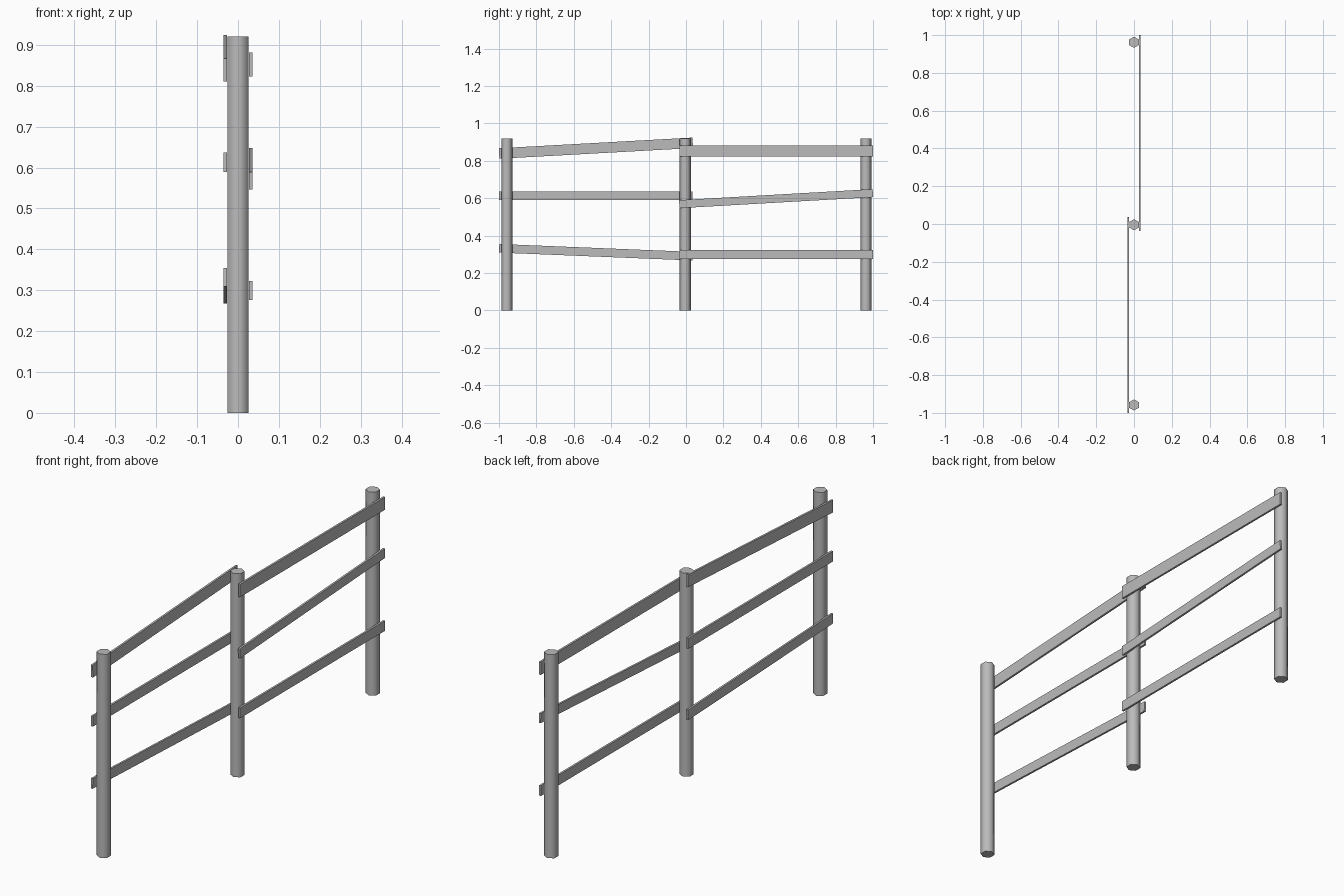
import bpy
import math

cube = bpy.data.objects.get("Cube")
if cube:
    bpy.data.objects.remove(cube, do_unlink=True)

# Single grey material
grey = bpy.data.materials.new("plain_grey")
grey.use_nodes = True
colour = (0.5, 0.5, 0.5, 1.0)
grey.diffuse_color = colour
bsdf = next(n for n in grey.node_tree.nodes if n.type == 'BSDF_PRINCIPLED')
bsdf.inputs["Base Color"].default_value = colour

POST_RADIUS = 0.0295
POST_HEIGHT = 0.92
BOARD_THICKNESS = 0.009
BOARD_X = 0.031


def add_post(name, y):
    """Six-sided upright with its corners pointing along the fence."""
    bpy.ops.mesh.primitive_cylinder_add(
        vertices=6, radius=POST_RADIUS, depth=POST_HEIGHT,
        location=(0, y, POST_HEIGHT / 2))
    post = bpy.context.object
    post.name = name
    post.data.materials.append(grey)
    bpy.ops.object.shade_smooth_by_angle(angle=math.radians(70))


def add_board(name, x, start, end, height):
    """Flat board between two (y, z) centre points."""
    dy, dz = end[0] - start[0], end[1] - start[1]
    bpy.ops.mesh.primitive_cube_add(
        size=1, location=(x, (start[0] + end[0]) / 2, (start[1] + end[1]) / 2),
        rotation=(math.atan2(dz, dy), 0, 0))
    board = bpy.context.object
    board.name = name
    board.scale = (BOARD_THICKNESS, math.hypot(dy, dz), height)
    bpy.ops.object.transform_apply(location=False, rotation=False, scale=True)
    board.data.materials.append(grey)


# Posts
for name, y in (("front_post", -0.958), ("middle_post", -0.004), ("back_post", 0.962)):
    add_post(name, y)

# Front span on the right side: start height, end height, board width
for name, z0, z1, height in (("top", 0.839, 0.896, 0.056),
                             ("middle", 0.613, 0.613, 0.047),
                             ("bottom", 0.332, 0.290, 0.046)):
    add_board(f"front_{name}_board", -BOARD_X, (-0.999, z0), (0.036, z1), height)

# Back span on the left side
for name, z0, z1, height in (("top", 0.852, 0.852, 0.058),
                             ("middle", 0.568, 0.627, 0.043),
                             ("bottom", 0.299, 0.299, 0.046)):
    add_board(f"back_{name}_board", BOARD_X, (-0.036, z0), (0.999, z1), height)
